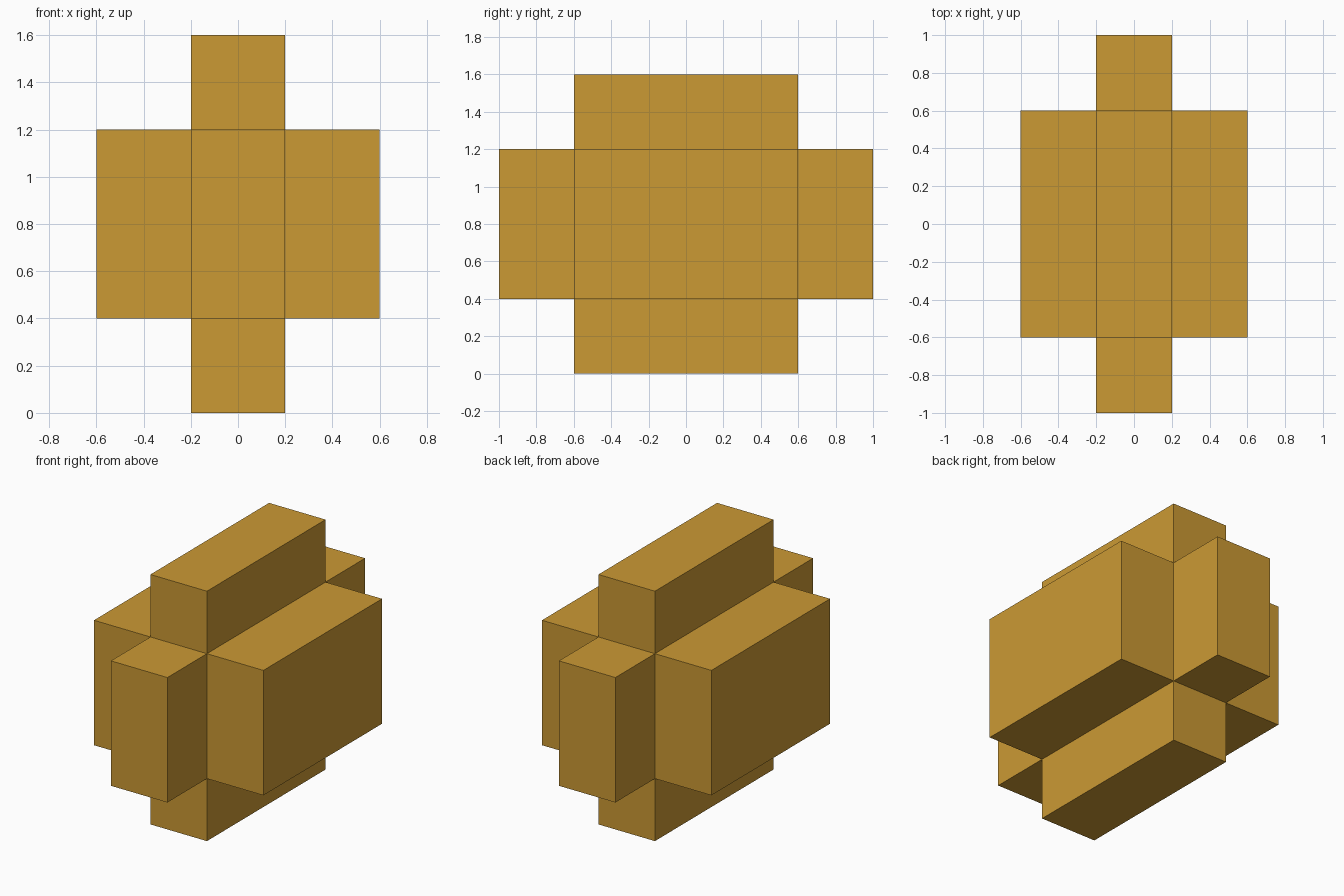
import bpy
import bmesh
from mathutils import Matrix, Vector

default = bpy.data.objects.get("Cube")
if default:
    bpy.data.objects.remove(default, do_unlink=True)

CORE = Vector((0.4, 1.2, 0.8))   # size of the central block
ARM = 0.4                        # how far each side sticks out

# Ochre material
ochre = bpy.data.materials.new("ochre")
ochre.use_nodes = True
color = (0.6, 0.32, 0.034, 1.0)
ochre.diffuse_color = color
ochre.node_tree.nodes["Principled BSDF"].inputs["Base Color"].default_value = color

# Central block, standing high enough for the lower arm to touch the floor
bm = bmesh.new()
center = Vector((0, 0, ARM + CORE.z / 2))
bmesh.ops.create_cube(bm, size=1.0,
                      matrix=Matrix.Translation(center) @ Matrix.Diagonal(CORE).to_4x4())
bm.normal_update()

# Six arms: every side of the block pushed straight outward
arms = bmesh.ops.extrude_discrete_faces(bm, faces=bm.faces[:])["faces"]
for face in arms:
    face.normal_update()
    bmesh.ops.translate(bm, verts=face.verts[:], vec=face.normal * ARM)
bm.normal_update()

mesh = bpy.data.meshes.new("six_armed_block")
bm.to_mesh(mesh)
bm.free()
mesh.materials.append(ochre)
block = bpy.data.objects.new("six_armed_block", mesh)
bpy.context.collection.objects.link(block)
